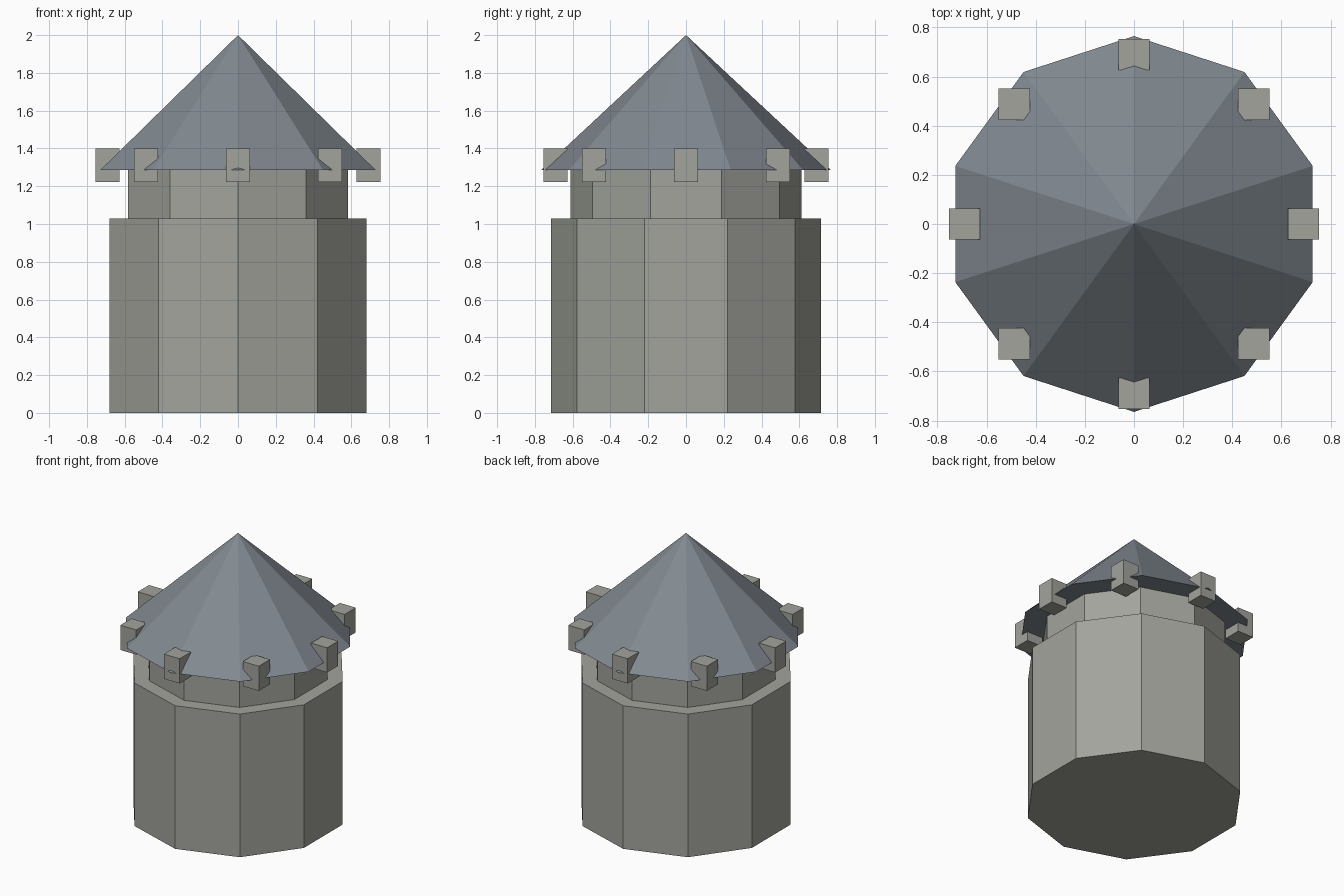
import bpy, math

if "Cube" in bpy.data.objects:
    bpy.data.objects.remove(bpy.data.objects["Cube"])


def material(name, color):
    m = bpy.data.materials.new(name)
    m.diffuse_color = (*color, 1)
    m.use_nodes = True
    m.node_tree.nodes["Principled BSDF"].inputs["Base Color"].default_value = m.diffuse_color
    return m


stone = material("grey_stone", (0.36, 0.37, 0.33))
slate = material("blue_grey_slate", (0.22, 0.25, 0.28))


def decagon(name, r_bottom, r_top, z0, z1, mat):
    """Ten-sided prism or cone with a corner facing the front."""
    bpy.ops.mesh.primitive_cone_add(vertices=10, radius1=r_bottom, radius2=r_top,
                                    depth=z1 - z0, location=(0, 0, (z0 + z1) / 2))
    ob = bpy.context.object
    ob.name = name
    ob.data.materials.append(mat)


# Tower drum, narrower neck and pointed roof
decagon("tower_base", 0.714, 0.714, 0, 1.03, stone)
decagon("tower_neck", 0.612, 0.612, 1.03, 1.295, stone)
decagon("roof", 0.765, 0, 1.287, 2.0, slate)

# Ring of eight upright blocks, all square to the axes
for i in range(8):
    a = i * math.pi / 4
    bpy.ops.mesh.primitive_cube_add(
        size=1, location=(0.69 * math.cos(a), 0.69 * math.sin(a), 1.311))
    block = bpy.context.object
    block.name = f"merlon_{i + 1}"
    block.scale = (0.127, 0.127, 0.178)
    block.data.materials.append(stone)
